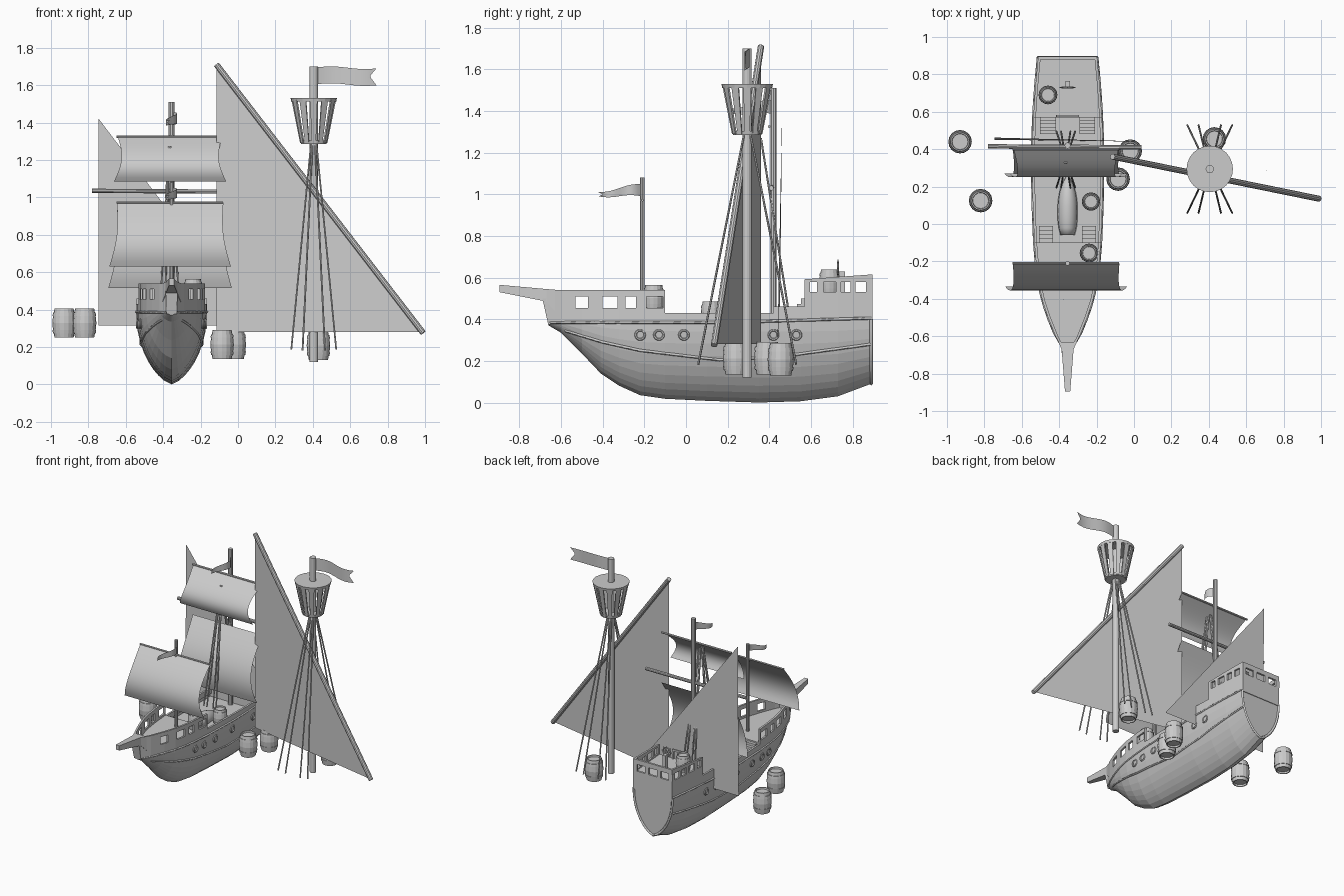
import bpy, bmesh
from math import sin, cos, pi
from mathutils import Vector

if "Cube" in bpy.data.objects:
    bpy.data.objects.remove(bpy.data.objects["Cube"])

CX = -0.355  # ship centre line
TOP = 0.40   # hull sheer height
# stations: y, half beam, keel height
ST = [(-.66, .03, .37), (-.6, .065, .335), (-.5, .105, .235), (-.41, .135, .14), (-.32, .155, .08),
      (-.22, .168, .035), (-.1, .178, .018), (.1, .186, .008), (.35, .19, 0), (.55, .185, .006),
      (.73, .173, .03), (.89, .158, .09)]


def station(y):
    for a, b in zip(ST, ST[1:]):
        if y <= b[0]:
            f = max(0, (y - a[0]) / (b[0] - a[0]))
            return a[1] + f * (b[1] - a[1]), a[2] + f * (b[2] - a[2])
    return ST[-1][1:]


def hull_x(y, z):
    hb, zk = station(y)
    t = min(1, max(0, (z - zk) / (TOP - zk)))
    return hb * (1 - (1 - t) ** 2.2) ** .7


def mesh(name, verts, faces, smooth=False):
    me = bpy.data.meshes.new(name)
    me.from_pydata([tuple(v) for v in verts], [], faces)
    bm = bmesh.new()
    bm.from_mesh(me)
    bmesh.ops.recalc_face_normals(bm, faces=bm.faces)
    for f in bm.faces:
        f.smooth = smooth
    bm.to_mesh(me)
    bm.free()
    ob = bpy.data.objects.new(name, me)
    bpy.context.collection.objects.link(ob)
    return ob


def loft(name, rings, closed=True, caps=True, smooth=False):
    n = len(rings[0])
    verts = [v for r in rings for v in r]
    faces = [(i * n + j, i * n + (j + 1) % n, (i + 1) * n + (j + 1) % n, (i + 1) * n + j)
             for i in range(len(rings) - 1) for j in range(n if closed else n - 1)]
    if caps:
        faces += [tuple(range(n)), tuple(range(len(verts) - n, len(verts)))]
    return mesh(name, verts, faces, smooth)


def box(name, x0, x1, y0, y1, z0, z1):
    return loft(name, [[(x0, y0, z), (x1, y0, z), (x1, y1, z), (x0, y1, z)] for z in (z0, z1)])


def pole(name, a, b, r, r2=None, n=10):
    a, b = Vector(a), Vector(b)
    q = (b - a).to_track_quat('Z', 'Y')
    return loft(name, [[p + q @ Vector((s * cos(2 * pi * k / n), s * sin(2 * pi * k / n), 0)) for k in range(n)]
                       for p, s in ((a, r), (b, r2 or r))])


def lathe(name, prof, loc, n=16):
    return loft(name, [[(loc[0] + r * cos(2 * pi * k / n), loc[1] + r * sin(2 * pi * k / n), loc[2] + z)
                        for k in range(n)] for r, z in prof])


def tube(name, pts, r):
    cu = bpy.data.curves.new(name, 'CURVE')
    cu.dimensions, cu.bevel_depth, cu.bevel_resolution = '3D', r, 0
    sp = cu.splines.new('POLY')
    sp.points.add(len(pts) - 1)
    for p, co in zip(sp.points, pts):
        p.co = (*co, 1)
    ob = bpy.data.objects.new(name, cu)
    bpy.context.collection.objects.link(ob)


def span(y0, y1):
    return [y0] + [s[0] for s in ST if y0 + .005 < s[0] < y1 - .005] + [y1]


def wall(name, y0, y1, z0, z1, z1b=None, t=.014):
    """Strip of bulwark following the hull outline on both sides."""
    z1b = z1b or z1
    for s in (-1, 1):
        rings = []
        for y in span(y0, y1):
            hb, zt = station(y)[0], z1 + (z1b - z1) * (y - y0) / (y1 - y0)
            rings.append([(CX + s * x, y, z) for x, z in ((hb, z0), (hb, zt), (hb - t, zt), (hb - t, z0))])
        loft(name, rings)


def window_wall(name, y0, y1, z0, wz0, wz1, z1, z1b, wins):
    wall(name + "_lower", y0, y1, z0, wz0)
    wall(name + "_upper", y0, y1, wz1, z1, z1b)
    edges = [y0] + [e for w in wins for e in w] + [y1]
    for a, b in zip(edges[::2], edges[1::2]):
        wall(name + "_post", a, b, wz0, wz1)


def deck(name, y0, y1, z, th=.015):
    loft(name, [[(CX + s * (station(y)[0] - .006), y, z - d) for s, d in ((-1, 0), (1, 0), (1, th), (-1, th))]
                for y in span(y0, y1)])


# hull shell with transom
TS = [1, .85, .7, .55, .42, .3, .2, .12, .05]
rings = []
for y, hb, zk in ST:
    half = [(hull_x(y, zk + (TOP - zk) * t), zk + (TOP - zk) * t) for t in TS]
    rings.append([(CX - x, y, z) for x, z in half] + [(CX, y, zk)] + [(CX + x, y, z) for x, z in reversed(half)])
loft("hull", rings, closed=False)
tube("transom_rim", rings[-1], .009)

# wales and portholes
WALES = ([(-.58, .345), (-.4, .29), (-.22, .25), (.16, .205), (.45, .22), (.89, .28)],
         [(-.65, .385), (-.3, .385), (.2, .385), (.89, .405)])
for s in (-1, 1):
    for line in WALES:
        pts = []
        for (ya, za), (yb, zb) in zip(line, line[1:]):
            for k in range(6):
                y, z = ya + (yb - ya) * k / 5, za + (zb - za) * k / 5
                pts.append((CX + s * hull_x(y, z), y, z))
        tube("wale", pts, .007)
    for y in (-.22, -.13, -.01, .18, .42, .53):
        x = CX + s * hull_x(y, .325)
        bpy.ops.mesh.primitive_torus_add(major_radius=.022, minor_radius=.006, major_segments=16, minor_segments=6,
                                         location=(x, y, .325), rotation=(0, pi / 2, 0))
        bpy.context.object.name = "porthole"

# decks, bulkheads, bulwarks
deck("main_deck", -.1, .57, .365)
deck("fore_deck", -.66, -.1, .44)
deck("aft_deck", .57, .89, .52)
box("fore_bulkhead", CX - .17, CX + .17, -.112, -.1, .36, .44)
box("aft_bulkhead", CX - .178, CX + .178, .57, .582, .36, .52)
window_wall("forecastle", -.665, -.10, .39, .455, .51, .54, .54,
            [(-.53, -.47), (-.40, -.33), (-.29, -.24), (-.19, -.11)])
window_wall("sterncastle", .57, .89, .39, .53, .58, .592, .615,
            [(.595, .63), (.66, .72), (.745, .79), (.815, .865)])
wall("bulwark", -.10, .57, .39, .43)
wall("raised_bulwark", .42, .57, .43, .46)

# stern gallery wall with windows
box("stern_lower", CX - .158, CX + .158, .88, .895, .39, .53)
box("stern_upper", CX - .158, CX + .158, .88, .895, .58, .615)
for x in (-.145, -.05, .05, .145):
    box("stern_post", CX + x - .016, CX + x + .013 if x > 0 else CX + x + .016, .88, .895, .53, .58)
# aft rail between the stairs
box("aft_rail", CX - .06, CX + .06, .572, .584, .578, .592)
for x in (-.055, 0, .055):
    box("aft_rail_post", CX + x - .006, CX + x + .006, .572, .584, .52, .58)

# stairs
for s in (-1, 1):
    for k in range(5):
        y = .57 - .018 * k
        box("aft_step", CX + s * .105 - .042, CX + s * .105 + .042, y - .018, y, .36, .50 - .028 * k)
    for k in range(4):
        y = -.1 + .022 * k
        box("fore_step", CX + s * .115 - .038, CX + s * .115 + .038, y, y + .022, .36, .43 - .018 * k)

# bowsprit
loft("bowsprit", [[(CX + s * w, y, z) for s, z in ((-1, b), (1, b), (1, t), (-1, t))]
                  for y, w, b, t in ((-.63, .05, .44, .542), (-.67, .032, .485, .545), (-.895, .014, .53, .565))])
loft("stem", [[(CX + s * w, y, z) for s, y in ((-1, -.64), (1, -.64), (1, f), (-1, f))]
              for z, w, f in ((.375, .028, -.662), (.5, .032, -.69))])

# upturned rowing boat on deck
boat = []
for k in range(9):
    y = -.06 + .31 * k / 8
    w = max(.006, .054 * (1 - abs((k - 3.2) / 5.2) ** 2.6))
    boat.append([(CX + w * cos(pi * j / 8), y, .365 + 1.2 * w * sin(pi * j / 8)) for j in range(9)])
loft("rowing_boat", boat, smooth=True)

# steering wheel
box("wheel_stand", CX - .012, CX + .012, .735, .765, .52, .63)
bpy.ops.mesh.primitive_torus_add(major_radius=.03, minor_radius=.005, major_segments=16, minor_segments=6,
                                 location=(CX, .73, .645), rotation=(pi / 2, 0, 0))
bpy.context.object.name = "steering_wheel"
for k in range(4):
    d = Vector((cos(k * pi / 4), 0, sin(k * pi / 4))) * .042
    c = Vector((CX, .73, .645))
    pole("wheel_spoke", c - d, c + d, .003, n=6)

# masts and yards
pole("fore_mast", (CX, -.21, .43), (CX, -.21, 1.08), .012)
pole("main_mast", (CX, .42, .36), (CX, .42, 1.51), .016)
pole("fore_yard", (CX - .295, -.21, .972), (CX + .275, -.21, .972), .006)
pole("topsail_yard", (CX - .295, .40, 1.325), (CX + .275, .40, 1.325), .007)
pole("main_yard", (-.78, .415, 1.035), (.04, .41, 1.03), .012)
pole("lateen_yard", (-.115, .36, 1.71), (.99, .135, .275), .016)


# billowing square sails
def sail(name, y, z0, z1, w0, w1, c, depth):
    rows = []
    for k in range(13):
        u = k / 12
        w = w0 + (w1 - w0) * u - c * sin(pi * u)
        rows.append([(CX - .008 + w * s, y - depth * sin(2.1 * u), z1 + (z0 - z1) * u) for s in (-1, 1)])
    loft(name, rows, closed=False, caps=False, smooth=True)


sail("fore_sail", -.21, .63, .972, .285, .325, .02, .145)
sail("main_sail", .40, .515, .955, .285, .33, .025, .15)
sail("top_sail", .40, 1.085, 1.325, .28, .30, .03, .15)

# triangular sails
mesh("lateen_sail", [(-.115, .36, 1.70), (.985, .135, .28), (-.115, .36, .28)], [(0, 1, 2)])
mesh("aft_sail", [(-.745, .462, 1.42), (.095, .44, .315), (-.745, .45, .315)], [(0, 1, 2)])


# swallow-tailed pennants
def pennant(name, o, d, length, h0, h1, droop, wave):
    o, d, rows = Vector(o), Vector(d), []
    side = Vector((-d.y, d.x, 0))
    for k in range(11):
        u = k / 10
        h = h0 + (h1 - h0) * u
        row = []
        for m in (-.5, 0, .5):
            v = u - (.13 if k == 10 and m == 0 else 0)
            row.append(o + d * length * v + side * wave * sin(6 * v)
                       + Vector((0, 0, h * m - droop * u + .006 * sin(6 * v))))
        rows.append(row)
    loft(name, rows, closed=False, caps=False, smooth=True)


pennant("fore_pennant", (CX, -.21, 1.02), (0, -1, 0), .21, .06, .02, .018, .03)
pennant("main_pennant", (CX, .42, 1.42), (0, -1, 0), .21, .07, .02, .018, .03)
pennant("lookout_pennant", (.42, .294, 1.65), (1, 0, 0), .32, .09, .09, .004, .012)

# lookout mast with nest
LX, LY = .405, .294
pole("lookout_mast", (LX, LY, .12), (LX, LY, 1.70), .022, n=14)
lathe("nest_lid", [(.12, 1.512), (.124, 1.53)], (LX, LY, 0), 24)
lathe("nest_floor", [(.068, 1.285), (.074, 1.305)], (LX, LY, 0), 24)
for k in range(12):
    a = 2 * pi * k / 12
    loft("nest_slat", [[(LX + r * cos(a + e), LY + r * sin(a + e), z)
                        for r, e in ((R, -.16), (R, .16), (R - .01, .16), (R - .01, -.16))]
                       for R, z in ((.074, 1.29), (.122, 1.525))])


# shrouds
def shrouds(name, x, y, ztop, zbot, xs, dy):
    for sy in (-1, 1):
        for dx in xs:
            pole(name, (x + dx * .12, y + sy * .015, ztop), (x + dx, y + sy * dy, zbot + abs(dx) * .1), .005, n=6)


shrouds("lookout_shroud", LX, LY, 1.29, .175, (-.12, -.06, .06, .12), .235)
shrouds("main_shroud", CX - .01, .345, 1.27, .42, (-.05, -.025, .025, .05), .15)

# barrels
BARREL = [(.042, .012), (.044, 0), (.051, 0), (.055, .022), (.059, .022), (.062, .04), (.059, .04), (.063, .077),
          (.059, .115), (.062, .115), (.059, .133), (.055, .133), (.051, .155), (.044, .155), (.042, .143)]
for x, y, z, s in ((-.93, .44, .25, 1), (-.82, .125, .25, 1), (-.02, .39, .135, 1), (-.085, .24, .135, 1),
                   (.43, .455, .13, 1), (-.46, .69, .515, .8), (-.23, .12, .365, .78), (-.24, -.155, .44, .8)):
    lathe("barrel", [(r * s, h * s) for r, h in BARREL], (x, y, z))
